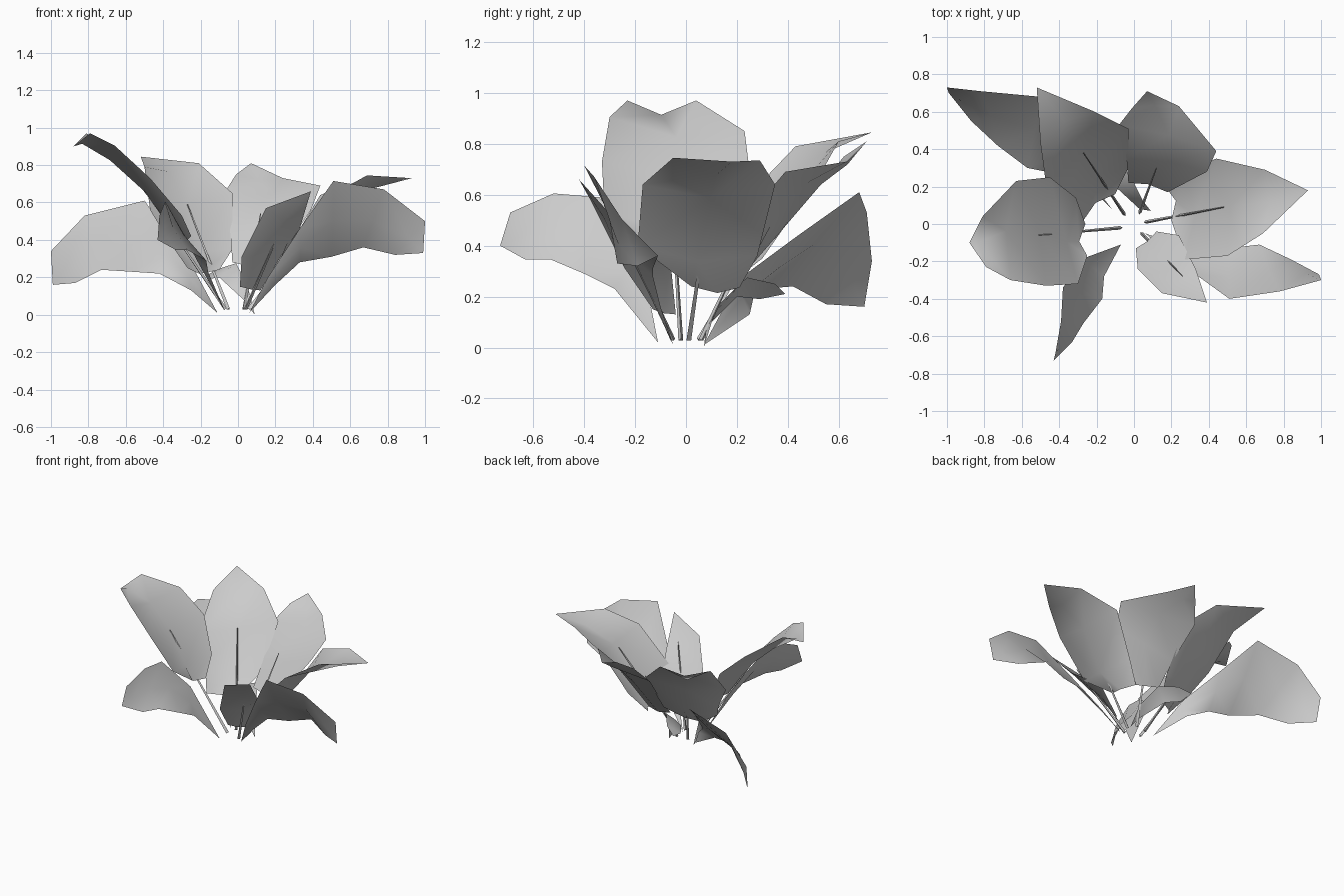
import bpy
from mathutils import Vector


def leaf(name, left, right, tip, cup, base=None):
    """Sheet bridged between two edge curves, with a sunken midrib."""
    verts, faces = [], []
    rows = [(Vector(a), Vector(b)) for a, b in zip(left, right)]
    for i, (a, b) in enumerate(rows):
        # local normal from the side direction and the growth direction
        p, q = rows[max(i - 1, 0)], rows[min(i + 1, len(rows) - 1)]
        n = (b - a).cross((q[0] + q[1]) - (p[0] + p[1])).normalized()
        if n.z < 0:
            n = -n
        w = min(1, (b - a).length / 0.27)
        verts += [a, (a + b) / 2 - n * cup * w, b]
    for i in range(len(rows) - 1):
        k = i * 3
        faces += [(k, k + 1, k + 4, k + 3), (k + 1, k + 2, k + 5, k + 4)]
    k = len(verts) - 3
    t = len(verts)
    verts.append(Vector(tip))
    faces += [(k, k + 1, t), (k + 1, k + 2, t)]
    if base:
        b = len(verts)
        verts.append(Vector(base))
        faces += [(b, 1, 0), (b, 2, 1)]
    me = bpy.data.meshes.new(name)
    me.from_pydata([tuple(v) for v in verts], [], faces)
    me.shade_smooth()
    ob = bpy.data.objects.new(name, me)
    bpy.context.collection.objects.link(ob)


def stem(name, start, end):
    """Thin three-sided tapering stalk."""
    a, b = Vector(start), Vector(end)
    bpy.ops.mesh.primitive_cone_add(vertices=3, radius1=0.011, radius2=0.003,
                                    depth=(b - a).length, location=(a + b) / 2)
    ob = bpy.context.object
    ob.name = name
    ob.rotation_mode = 'QUATERNION'
    ob.rotation_quaternion = (b - a).to_track_quat('Z', 'Y')


# upper leaves, carried on stalks
leaf("leaf_back_left",
     [(-.27, .02, .25), (-.36, .14, .38), (-.47, .21, .56), (-.50, .43, .79)],
     [(-.10, .16, .24), (-.03, .30, .35), (-.03, .51, .65), (-.21, .60, .81)],
     (-.52, .73, .845), .05)
leaf("leaf_back_right",
     [(-.03, .22, .28), (-.04, .35, .43), (-.08, .53, .64), (-.01, .62, .75)],
     [(.18, .17, .25), (.39, .28, .56), (.44, .39, .69), (.24, .63, .73)],
     (.07, .71, .81), .025)
leaf("leaf_right",
     [(.20, .02, .24), (.27, -.19, .40), (.50, -.17, .64), (.69, -.05, .745)],
     [(.16, .21, .235), (.27, .28, .36), (.44, .35, .64), (.70, .29, .735)],
     (.93, .18, .73), .07)
leaf("leaf_front_right",
     [(.01, -.13, .15), (.02, -.24, .31), (.15, -.37, .57)],
     [(.12, -.04, .13), (.24, -.06, .33), (.33, -.24, .46)],
     (.39, -.42, .66), .02)
leaf("leaf_left",
     [(-.25, -.17, .42), (-.30, -.32, .53), (-.47, -.33, .73),
      (-.66, -.30, .905), (-.79, -.23, .97)],
     [(-.26, .0, .37), (-.31, .14, .48), (-.45, .25, .69),
      (-.63, .23, .85), (-.81, .04, .97)],
     (-.88, -.10, .90), .065)

# lower leaves, rising from the ground and drooping at the ends
leaf("low_leaf_back_left",
     [(-.25, .21, .27), (-.38, .44, .44), (-.50, .68, .61),
      (-.82, .71, .53), (-1, .73, .34)],
     [(-.25, .25, .13), (-.42, .27, .22), (-.57, .30, .23),
      (-.73, .42, .24), (-.87, .55, .17)],
     (-.99, .70, .16), .02, base=(-.11, .07, .01))
leaf("low_leaf_right",
     [(.16, -.14, .20), (.33, -.27, .46), (.51, -.40, .715),
      (.78, -.36, .67), (1, -.30, .50)],
     [(.20, -.10, .16), (.33, -.13, .28), (.50, -.13, .31),
      (.67, -.11, .36), (.84, -.19, .32)],
     (.99, -.27, .33), .02, base=(.06, -.05, .01))
leaf("low_leaf_front_left",
     [(-.26, -.18, .38), (-.38, -.34, .59), (-.39, -.52, .605),
      (-.42, -.69, .53)],
     [(-.16, -.28, .23), (-.17, -.40, .29), (-.27, -.53, .345),
      (-.33, -.63, .345)],
     (-.43, -.73, .40), .02, base=(-.07, -.11, .02))
leaf("low_leaf_back",
     [(.03, .08, .08), (-.10, .20, .20), (-.16, .29, .19)],
     [(.05, .12, .16), (-.01, .24, .275), (-.09, .35, .25)],
     (-.17, .39, .21), -.01, base=(.09, .07, .0))

# stalks running up into the midribs
for name, a, b in [
    ("stem_back_left", (-.05, .05, .03), (-.27, .38, .59)),
    ("stem_back_right", (.03, .06, .03), (.12, .30, .54)),
    ("stem_right", (.06, .01, .03), (.48, .09, .57)),
    ("stem_front_right", (.04, -.05, .03), (.26, -.28, .53)),
    ("stem_left", (-.07, -.02, .03), (-.51, -.06, .68)),
]:
    stem(name, a, b)
